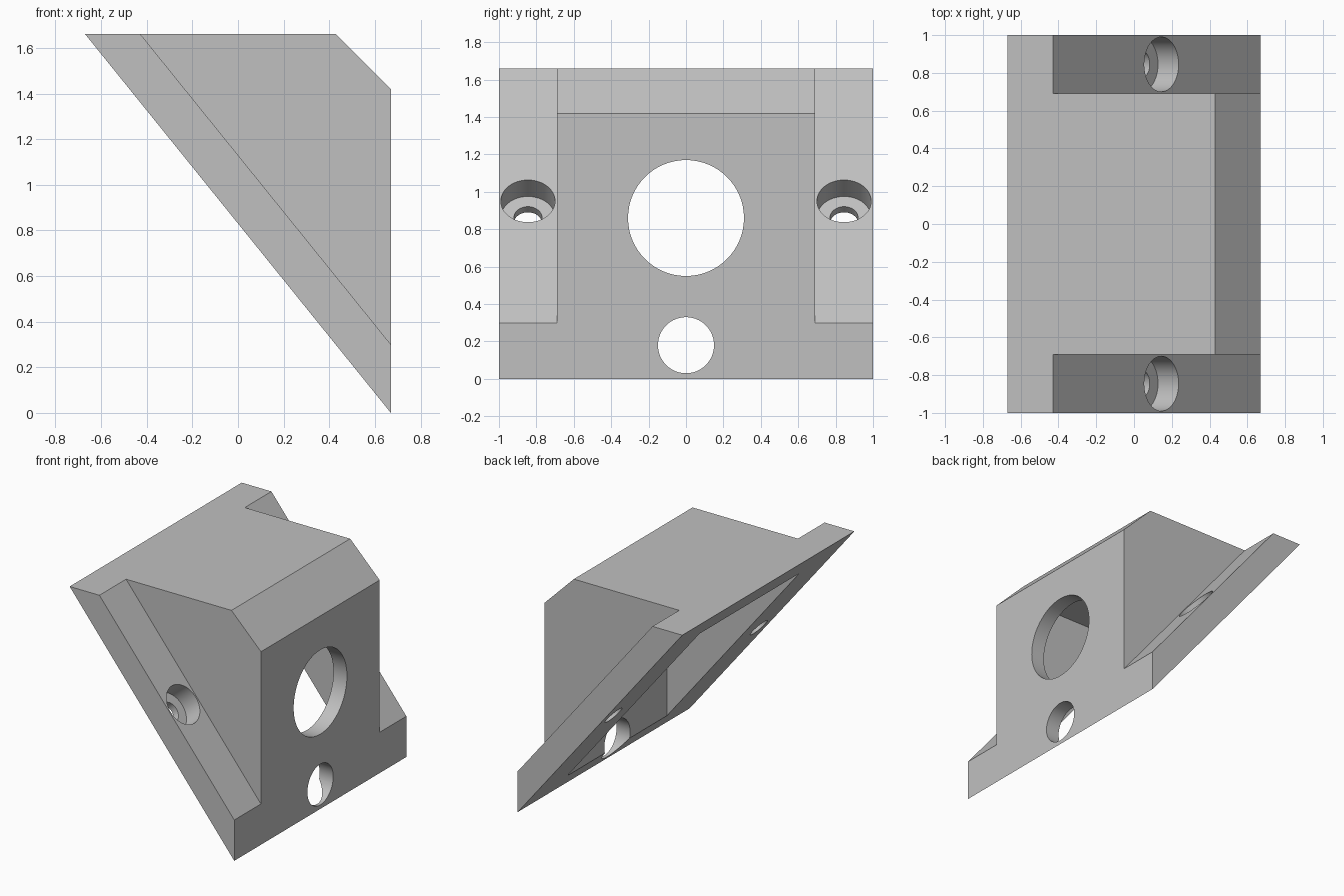
import bpy, bmesh, math
from mathutils import Vector

cube = bpy.data.objects.get("Cube")
if cube:
    bpy.data.objects.remove(cube, do_unlink=True)

HALF_X, TOP, HALF_Y = 0.67, 1.66, 1.0
FLANGE = 0.30            # height of the flange's straight edge
BODY_Y = 0.69            # half width of the raised body
WALL = 0.11
SLOPE = TOP / (2 * HALF_X)


def slope_z(x):
    """Height of the inclined mounting plane."""
    return (HALF_X - x) * SLOPE


def slope_x(z):
    return HALF_X - z / SLOPE


def make_object(name, bm):
    bmesh.ops.recalc_face_normals(bm, faces=bm.faces)
    mesh = bpy.data.meshes.new(name)
    bm.to_mesh(mesh)
    bm.free()
    obj = bpy.data.objects.new(name, mesh)
    bpy.context.collection.objects.link(obj)
    return obj


def prism(name, profile, y0, y1):
    """Extrude an x-z profile along y."""
    bm = bmesh.new()
    face = bm.faces.new([bm.verts.new((x, y0, z)) for x, z in profile])
    new = bmesh.ops.extrude_face_region(bm, geom=[face])["geom"]
    verts = [v for v in new if isinstance(v, bmesh.types.BMVert)]
    bmesh.ops.translate(bm, verts=verts, vec=(0, y1 - y0, 0))
    return make_object(name, bm)


def rod(name, start, end, radius):
    """Cylinder between two points."""
    start, end = Vector(start), Vector(end)
    axis = end - start
    bm = bmesh.new()
    bmesh.ops.create_cone(bm, cap_ends=True, segments=64, radius1=radius,
                          radius2=radius, depth=axis.length)
    obj = make_object(name, bm)
    turn = Vector((0, 0, 1)).rotation_difference(axis).to_matrix().to_4x4()
    obj.data.transform(turn)
    obj.data.transform(turn.Translation((start + end) / 2))
    return obj


# Solid wedge with a chamfered top edge
bracket = prism("angled_bracket", [
    (HALF_X, 0), (HALF_X, 1.42), (0.43, TOP), (-HALF_X, TOP)], -HALF_Y, HALF_Y)

# Side notches that leave the sloping flanges
cutters = []
over = 0.3
notch = [(HALF_X + over, slope_z(HALF_X + over) + FLANGE),
         (HALF_X + over, TOP + over),
         (slope_x(TOP + over - FLANGE), TOP + over)]
for side in (-1, 1):
    y0, y1 = sorted((side * BODY_Y, side * (HALF_Y + over)))
    cutters.append(prism("notch_cutter", notch, y0, y1))

# Cavity open through the sloping face
inner_x, ceiling = HALF_X - WALL, 1.47
cavity_y = BODY_Y - WALL
cutters.append(prism("cavity_cutter", [
    (inner_x, slope_z(inner_x) - over), (inner_x, ceiling),
    (slope_x(ceiling) - over, ceiling),
    (slope_x(ceiling) - over, slope_z(slope_x(ceiling)) - over)][:3],
    -cavity_y, cavity_y))

# Large and small openings in the upright wall
cutters.append(rod("large_opening_cutter", (0.45, 0, 0.86), (0.9, 0, 0.86), 0.31))
cutters.append(rod("small_opening_cutter", (0.2, 0, 0.18), (0.9, 0, 0.18), 0.15))

# Counterbored screw holes square to the flanges
normal = Vector((SLOPE, 0, 1)).normalized()
for side in (-1, 1):
    seat = Vector((0.145, side * 0.845, slope_z(0.145) + FLANGE))
    cutters.append(rod("counterbore_cutter", seat - normal * 0.14,
                       seat + normal * 0.2, 0.145))
    cutters.append(rod("screw_hole_cutter", seat - normal * 0.4,
                       seat + normal * 0.1, 0.075))

bpy.ops.object.select_all(action="DESELECT")
bpy.context.view_layer.objects.active = bracket
bracket.select_set(True)
for cutter in cutters:
    cutter.hide_render = True
    mod = bracket.modifiers.new("cut", "BOOLEAN")
    mod.operation, mod.solver, mod.object = "DIFFERENCE", "EXACT", cutter
    bpy.ops.object.modifier_apply(modifier=mod.name)
    bpy.data.objects.remove(cutter, do_unlink=True)

# Single plain grey
grey = bpy.data.materials.new("light_grey")
grey.use_nodes = True
colour = (0.53, 0.53, 0.53, 1)
grey.diffuse_color = colour
grey.node_tree.nodes["Principled BSDF"].inputs["Base Color"].default_value = colour
bracket.data.materials.clear()
bracket.data.materials.append(grey)
bpy.ops.object.shade_smooth_by_angle(angle=math.radians(30))
